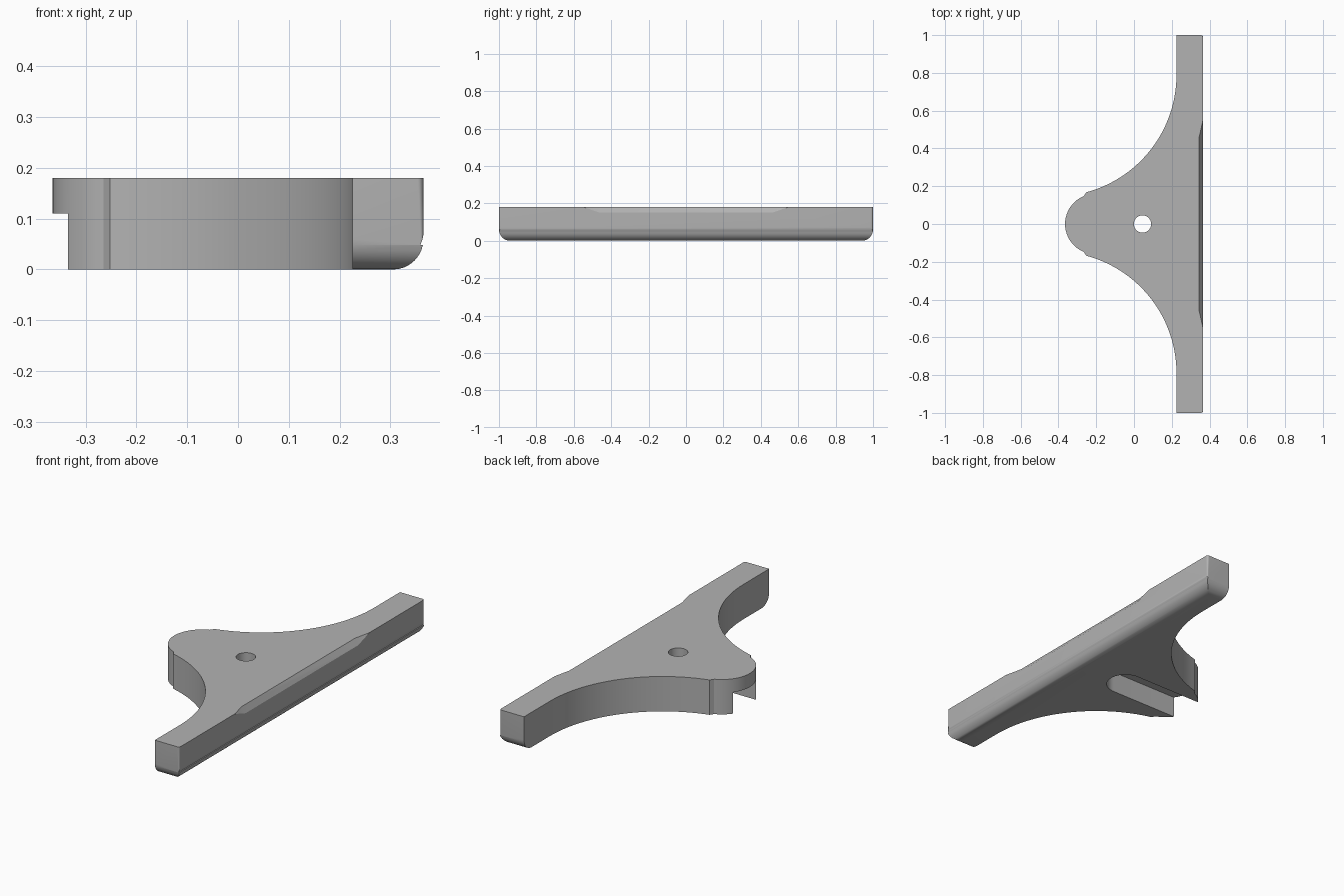
import bpy, bmesh
from math import radians, cos, sin

cube = bpy.data.objects.get("Cube")
if cube:
    bpy.data.objects.remove(cube)

HEIGHT, BACK = 0.18, 0.365

gray = bpy.data.materials.new("plain_gray")
gray.use_nodes = True
gray.diffuse_color = (0.45, 0.45, 0.45, 1)
gray.node_tree.nodes["Principled BSDF"].inputs["Base Color"].default_value = gray.diffuse_color


def arc(cx, cy, r, start, end, steps):
    angles = [radians(start + (end - start) * i / steps) for i in range(steps + 1)]
    return [(cx + r * cos(a), cy + r * sin(a)) for a in angles]


def prism(outline, z0, z1):
    bm = bmesh.new()
    face = bm.faces.new([bm.verts.new((x, y, z0)) for x, y in outline])
    new = bmesh.ops.extrude_face_region(bm, geom=[face])["geom"]
    for v in new:
        if isinstance(v, bmesh.types.BMVert):
            v.co.z = z1
    bmesh.ops.recalc_face_normals(bm, faces=bm.faces)
    return bm


def add_object(name, bm):
    mesh = bpy.data.meshes.new(name)
    bm.to_mesh(mesh)
    bm.free()
    mesh.materials.append(gray)
    obj = bpy.data.objects.new(name, mesh)
    bpy.context.collection.objects.link(obj)
    return obj


def round_edges(bm, test, radius, segments):
    edges = [e for e in bm.edges if test(e)]
    bmesh.ops.bevel(bm, geom=edges, offset=radius, segments=segments,
                    profile=0.5, affect='EDGES', clamp_overlap=True)


# Outline: end bars, concave sweeps and round nose
half = [(BACK, 1), (0.225, 1)]
half += arc(-0.419, 0.79, 0.644, 0, -75, 24)
half += arc(-0.205, 0, 0.16, 112, 180, 10)
outline = half + [(x, -y) for x, y in reversed(half[:-1])]
bm = prism(outline, 0, HEIGHT)

# Rounded bottom of the two bar ends
round_edges(bm, lambda e: all(abs(v.co.y) > 0.999 and v.co.z < 0.001 for v in e.verts), 0.06, 8)
# Rounded rim of the long back face, leaving its top edge sharp
round_edges(bm, lambda e: all(v.co.x > BACK - 0.001 for v in e.verts)
            and not all(v.co.z > HEIGHT - 0.001 for v in e.verts), 0.033, 6)
body = add_object("bracket_body", bm)

# Underside slot, open at the nose
slot = arc(0.055, 0, 0.093, -90, 90, 24) + [(-0.6, 0.093), (-0.6, -0.093)]
cutters = [add_object("slot_cutter", prism(slot, -0.1, 0.11))]

# Screw hole
hole = arc(0.045, 0, 0.046, 0, 360, 40)[:-1]
cutters.append(add_object("hole_cutter", prism(hole, -0.1, 0.3)))

# Shallow tapered bevel on the top of the back edge
bm = bmesh.new()
for s in (-1, 1):
    for x, z in ((0.337, 0.192), (0.373, 0.138), (0.38, 0.2)):
        bm.verts.new((x, s * 0.46, z))
    bm.verts.new((0.372, s * 0.61, 0.19))
bmesh.ops.convex_hull(bm, input=bm.verts)
bmesh.ops.recalc_face_normals(bm, faces=bm.faces)
cutters.append(add_object("edge_cutter", bm))

bpy.ops.object.select_all(action='DESELECT')
bpy.context.view_layer.objects.active = body
body.select_set(True)
for cutter in cutters:
    cutter.hide_render = True
    mod = body.modifiers.new(cutter.name, 'BOOLEAN')
    mod.operation = 'DIFFERENCE'
    mod.solver = 'EXACT'
    mod.object = cutter
    bpy.ops.object.modifier_apply(modifier=mod.name)
    bpy.data.objects.remove(cutter)

bpy.ops.object.shade_smooth_by_angle(angle=radians(25))
